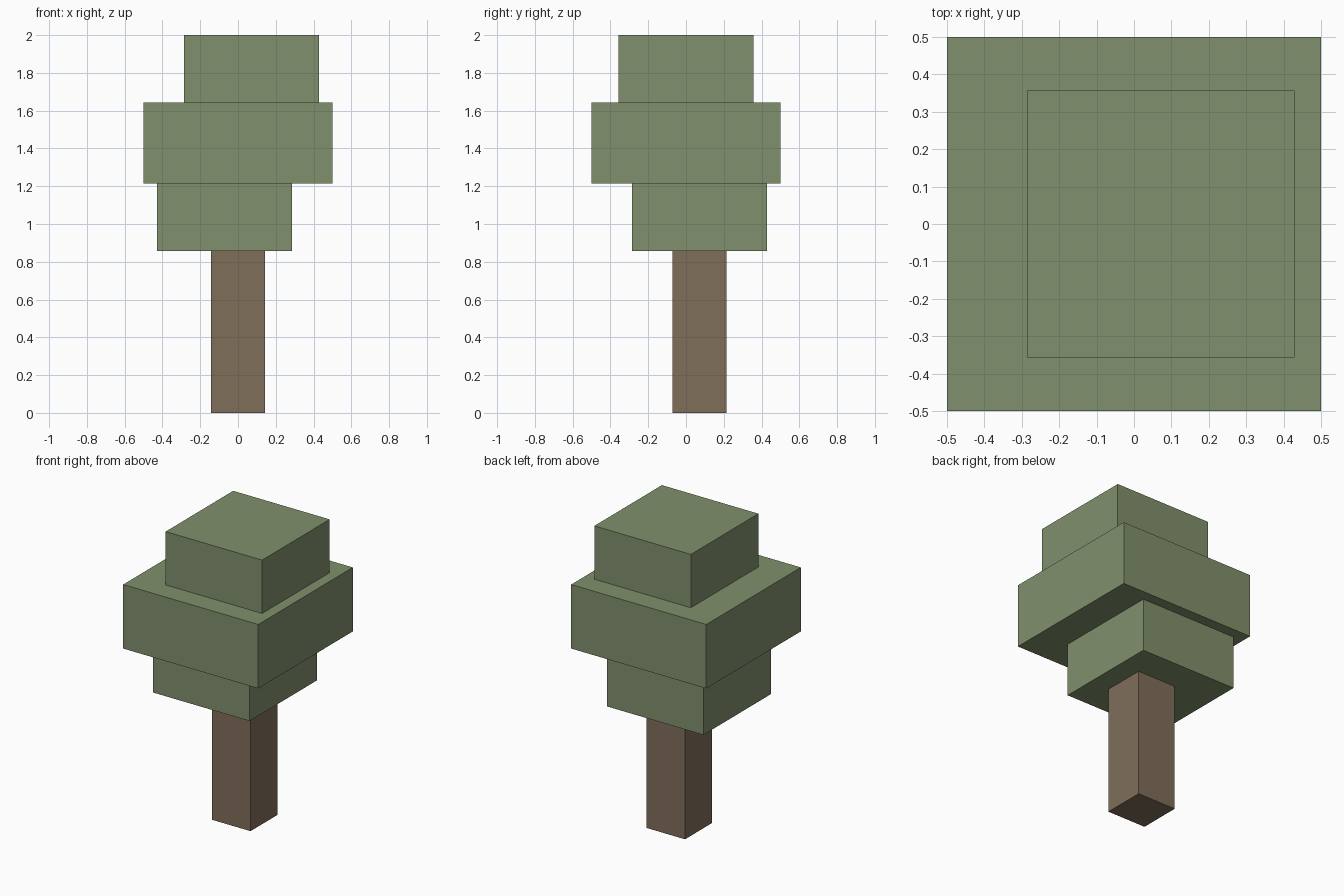
import bpy

cube = bpy.data.objects.get("Cube")
if cube:
    bpy.data.objects.remove(cube, do_unlink=True)

U = 1 / 14  # one block of the modelling grid


def material(name, rgb):
    mat = bpy.data.materials.new(name)
    mat.use_nodes = True
    mat.diffuse_color = (*rgb, 1)
    mat.node_tree.nodes["Principled BSDF"].inputs["Base Color"].default_value = (*rgb, 1)
    return mat


def box(name, x, y, z, mat):
    """Box spanning the given (min, max) ranges, in grid blocks."""
    spans = (x, y, z)
    bpy.ops.mesh.primitive_cube_add(size=1, location=[(a + b) / 2 * U for a, b in spans])
    obj = bpy.context.object
    obj.name = name
    obj.scale = [(b - a) * U for a, b in spans]
    bpy.ops.object.transform_apply(location=False, rotation=False, scale=True)
    obj.data.materials.append(mat)
    return obj


bark = material("bark_brown", (0.216, 0.156, 0.102))
leaf = material("leaf_green", (0.216, 0.279, 0.150))

# Trunk, then three offset foliage blocks
box("trunk", (-2, 2), (-1, 3), (0, 12), bark)
box("lower_foliage", (-6, 4), (-4, 6), (12, 17), leaf)
box("middle_foliage", (-7, 7), (-7, 7), (17, 23), leaf)
box("top_foliage", (-4, 6), (-5, 5), (23, 28), leaf)
